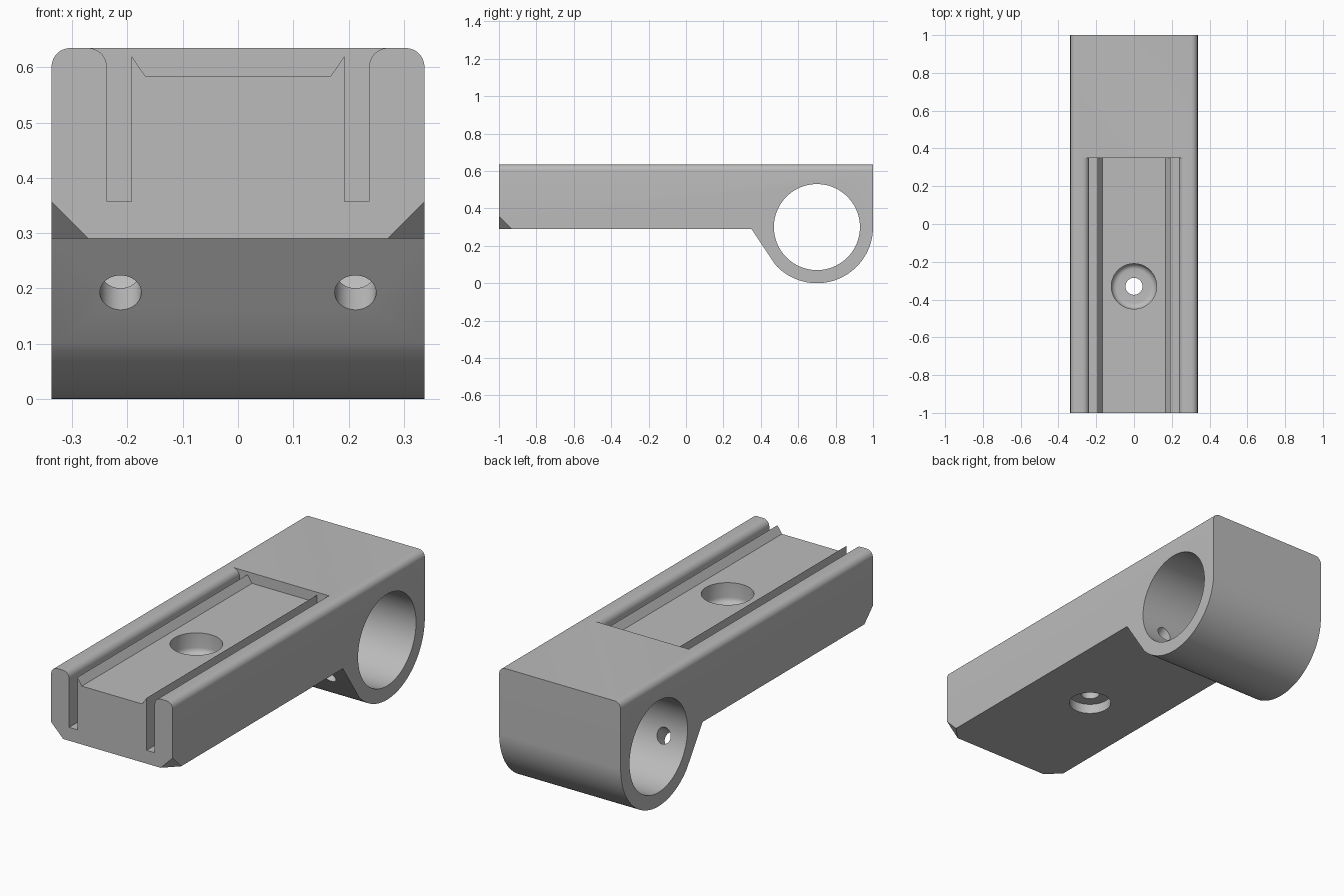
import bpy, bmesh, math
from mathutils import Vector

if "Cube" in bpy.data.objects:
    bpy.data.objects.remove(bpy.data.objects["Cube"], do_unlink=True)

HALF_W = 0.3375
TOP = 0.635
BASE = 0.29
BORE_Y, BORE_Z = 0.70, 0.30

grey = bpy.data.materials.new("plain grey")
grey.use_nodes = True
grey.diffuse_color = (0.5, 0.5, 0.5, 1)
grey.node_tree.nodes["Principled BSDF"].inputs["Base Color"].default_value = (0.5, 0.5, 0.5, 1)


def arc(cx, cy, r, a0, a1, n):
    """Points on an arc, angles in degrees."""
    angles = [math.radians(a0 + (a1 - a0) * i / n) for i in range(n + 1)]
    return [(cx + r * math.cos(a), cy + r * math.sin(a)) for a in angles]


def make_object(name, bm):
    bmesh.ops.recalc_face_normals(bm, faces=bm.faces)
    mesh = bpy.data.meshes.new(name)
    bm.to_mesh(mesh)
    bm.free()
    mesh.materials.append(grey)
    obj = bpy.data.objects.new(name, mesh)
    bpy.context.collection.objects.link(obj)
    return obj


def prism(points, offset):
    """Extrude a closed loop of 3D points."""
    bm = bmesh.new()
    face = bm.faces.new([bm.verts.new(p) for p in points])
    grown = bmesh.ops.extrude_face_region(bm, geom=[face])
    verts = [v for v in grown["geom"] if isinstance(v, bmesh.types.BMVert)]
    bmesh.ops.translate(bm, verts=verts, vec=offset)
    return bm


def lathe(profile, sides=64):
    """Closed solid turned around z from (radius, height) pairs."""
    bm = bmesh.new()
    rings = [[bm.verts.new((x, y, z)) for x, y in arc(0, 0, r, 0, 360, sides)[:-1]]
             for r, z in profile]
    for low, high in zip(rings, rings[1:]):
        for i in range(sides):
            j = (i + 1) % sides
            bm.faces.new((low[i], low[j], high[j], high[i]))
    bm.faces.new(rings[0])
    bm.faces.new(rings[-1])
    return bm


def cut(target, cutter):
    mod = target.modifiers.new("cut", 'BOOLEAN')
    mod.operation = 'DIFFERENCE'
    mod.solver = 'EXACT'
    mod.object = cutter
    bpy.context.view_layer.objects.active = target
    bpy.ops.object.modifier_apply(modifier=mod.name)
    bpy.data.objects.remove(cutter, do_unlink=True)


# Body: side profile with the round clamp end, extruded across the width
side = [(-1, TOP), (-1, BASE), (0.35, BASE)]
side += arc(BORE_Y, BORE_Z, 0.30, 222, 360, 48) + [(1, TOP)]
bm = prism([(-HALF_W, y, z) for y, z in side], (2 * HALF_W, 0, 0))
top_edges = [e for e in bm.edges
             if all(v.co.z > TOP - 0.001 for v in e.verts)
             and abs(e.verts[0].co.x - e.verts[1].co.x) < 0.001]
bmesh.ops.bevel(bm, geom=top_edges, offset=0.034, segments=8, profile=0.5, affect='EDGES')
body = make_object("clamp_arm", bm)

# Large cross bore
bore = arc(BORE_Y, BORE_Z, 0.23, 0, 360, 96)[:-1]
cut(body, make_object("bore_cutter", prism([(-0.5, y, z) for y, z in bore], (1, 0, 0))))

# Recess with a deep slot on each side and rounded rail edges
half = [(0.167, 0.583), (0.1925, 0.62), (0.1925, 0.357), (0.2375, 0.357)]
half += arc(0.2715, TOP - 0.034, 0.034, 180, 90, 8) + [(0.2715, 0.75)]
loop = half + [(-x, z) for x, z in reversed(half)]
cut(body, make_object("recess_cutter", prism([(x, -1.1, z) for x, z in loop], (0, 1.45, 0))))

# Stepped screw hole: wide pocket above, small through hole, socket below
profile = [(0.10, 0.2), (0.10, 0.34), (0.045, 0.34), (0.045, 0.48)]
profile += arc(0.09, 0.51, 0.03, -90, 0, 6) + [(0.12, 0.75)]
screw = make_object("screw_hole_cutter", lathe(profile))
screw.location = (0, -0.33, 0)
bpy.context.view_layer.update()
cut(body, screw)

# Two pin holes through the sloped wall into the bore
slope_normal = Vector((0, 0.19, 0.13)).normalized()
for x in (-0.2125, 0.2125):
    pin = make_object("pin_hole_cutter", lathe([(0.0375, -0.1), (0.0375, 0.22)], 40))
    pin.rotation_euler = slope_normal.to_track_quat('Z', 'Y').to_euler()
    pin.location = (x, 0.416, 0.193)
    bpy.context.view_layer.update()
    cut(body, pin)

# Clipped lower front corners
for s in (-1, 1):
    bm = bmesh.new()
    corner = Vector((s * HALF_W, -1, BASE))
    out = Vector((s * 0.1, -0.1, -0.1))
    reach = 0.067 + 0.3
    tip = corner + out
    points = [tip, tip + Vector((-s * reach, 0, 0)),
              tip + Vector((0, reach, 0)), tip + Vector((0, 0, reach))]
    bmesh.ops.convex_hull(bm, input=[bm.verts.new(p) for p in points])
    cut(body, make_object("corner_cutter", bm))

# Smooth rounds, crisp edges
bpy.ops.object.select_all(action='DESELECT')
body.select_set(True)
bpy.context.view_layer.objects.active = body
bpy.ops.object.shade_smooth_by_angle(angle=math.radians(25))
